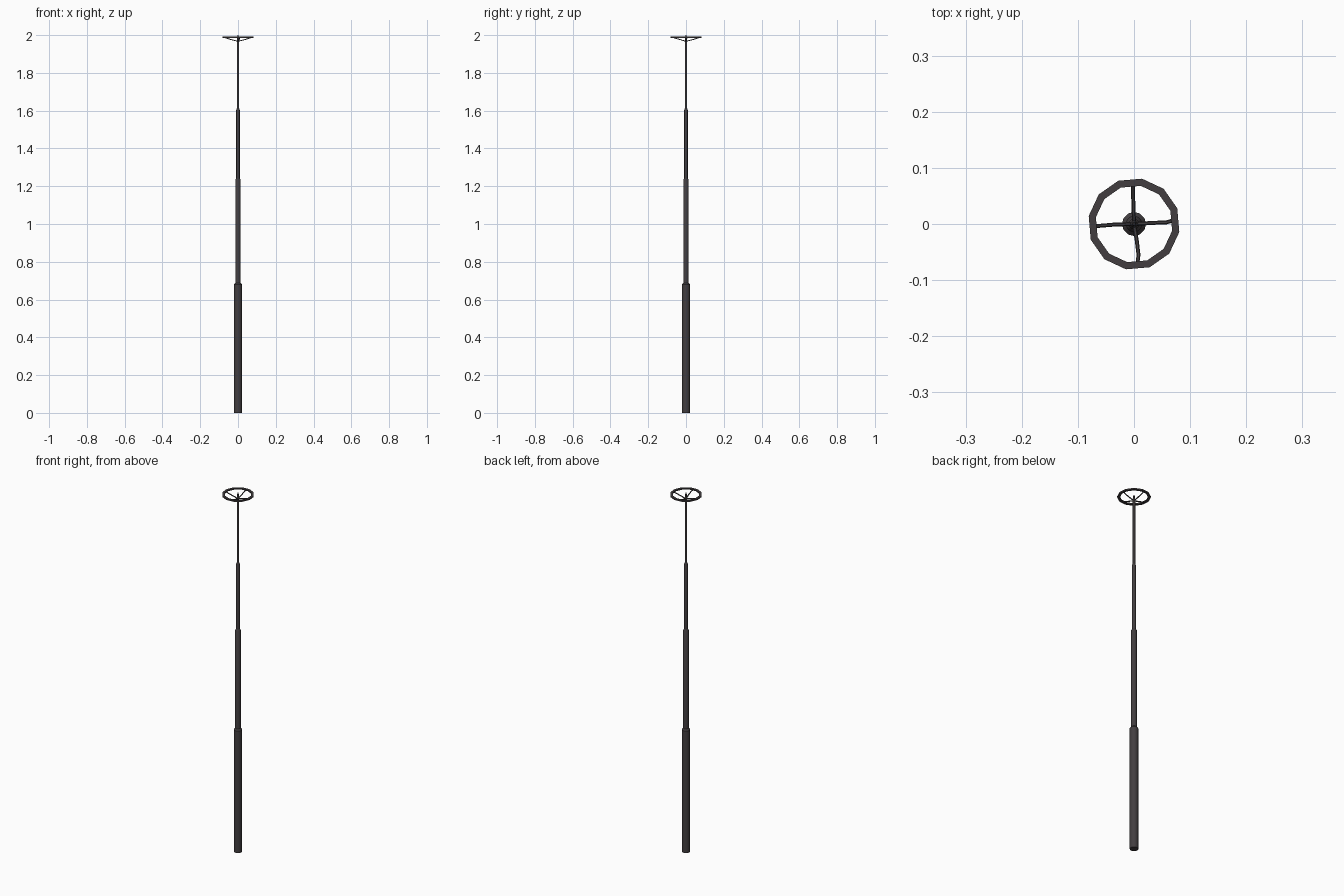
import bpy, bmesh, math
from mathutils import Vector

if "Cube" in bpy.data.objects:
    bpy.data.objects.remove(bpy.data.objects["Cube"])

metal = bpy.data.materials.new("dark_grey_metal")
metal.diffuse_color = (0.055, 0.048, 0.051, 1)
metal.use_nodes = True
metal.node_tree.nodes["Principled BSDF"].inputs["Base Color"].default_value = metal.diffuse_color


def finish(name, bm, smooth=False):
    bmesh.ops.recalc_face_normals(bm, faces=bm.faces)
    me = bpy.data.meshes.new(name)
    bm.to_mesh(me)
    bm.free()
    me.materials.append(metal)
    ob = bpy.data.objects.new(name, me)
    bpy.context.collection.objects.link(ob)
    if smooth:
        bpy.context.view_layer.objects.active = ob
        ob.select_set(True)
        bpy.ops.object.shade_smooth_by_angle(angle=math.radians(35))
        ob.select_set(False)
    return ob


def lathe(name, profile, sides):
    """Closed solid of revolution from (radius, z) pairs."""
    bm = bmesh.new()
    rings = [[bm.verts.new((r * math.cos(2 * math.pi * i / sides),
                            r * math.sin(2 * math.pi * i / sides), z))
              for i in range(sides)] for r, z in profile]
    for a, b in zip(rings, rings[1:]):
        for i in range(sides):
            j = (i + 1) % sides
            bm.faces.new((a[i], a[j], b[j], b[i]))
    bm.faces.new(rings[0])
    bm.faces.new(rings[-1])
    return finish(name, bm, True)


# telescoping shaft: four sections, each with a bevelled shoulder
sections = [("lower_shaft", 0.0215, 0.0, 0.69), ("middle_shaft", 0.0145, 0.68, 1.243),
            ("upper_shaft", 0.0095, 1.235, 1.613), ("tip_shaft", 0.0063, 1.605, 1.985)]
for name, r, z0, z1 in sections:
    lathe(name, [(r, z0), (r, z1 - 0.010), (r * 0.62, z1)], 12)

# small point above the ring
lathe("tip", [(0.0055, 1.975), (0.004, 1.992), (0.002, 2.0)], 8)

# basket ring: twelve-sided flat band
bm = bmesh.new()
N = 12
cross = [(0.069, 1.986), (0.082, 1.986), (0.082, 1.993), (0.069, 1.993)]
loops = []
for i in range(N):
    a = math.radians(80) + 2 * math.pi * i / N
    loops.append([bm.verts.new((r * math.cos(a), r * math.sin(a), z)) for r, z in cross])
for i in range(N):
    p, q = loops[i], loops[(i + 1) % N]
    for k in range(4):
        m = (k + 1) % 4
        bm.faces.new((p[k], p[m], q[m], q[k]))
finish("basket_ring", bm)


# basket straps: four slightly bent spokes rising from the shaft to the ring
def strap(name, path, r=0.0035, sides=6):
    bm = bmesh.new()
    d = Vector((path[-1][0], path[-1][1], 0)).normalized()
    side = Vector((-d.y, d.x, 0))
    rings = []
    for p in path:
        rings.append([bm.verts.new(Vector(p) + side * r * math.cos(t) + Vector((0, 0, r * 0.8 * math.sin(t))))
                      for t in (2 * math.pi * i / sides for i in range(sides))])
    for a, b in zip(rings, rings[1:]):
        for i in range(sides):
            j = (i + 1) % sides
            bm.faces.new((a[i], a[j], b[j], b[i]))
    bm.faces.new(rings[0])
    bm.faces.new(rings[-1])
    finish(name, bm)


plan = {"right": [(0.035, 0.002), (0.058, 0.003), (0.072, 0.007)],
        "back": [(-0.001, 0.035), (-0.002, 0.058), (-0.002, 0.073)],
        "left": [(-0.035, -0.001), (-0.058, -0.003), (-0.073, -0.004)],
        "front": [(0.005, -0.03), (0.008, -0.055), (0.006, -0.071)]}
for key, pts in plan.items():
    path = [(0, 0, 1.967)] + [(x, y, z) for (x, y), z in zip(pts, (1.976, 1.983, 1.988))]
    strap(key + "_strap", path)
